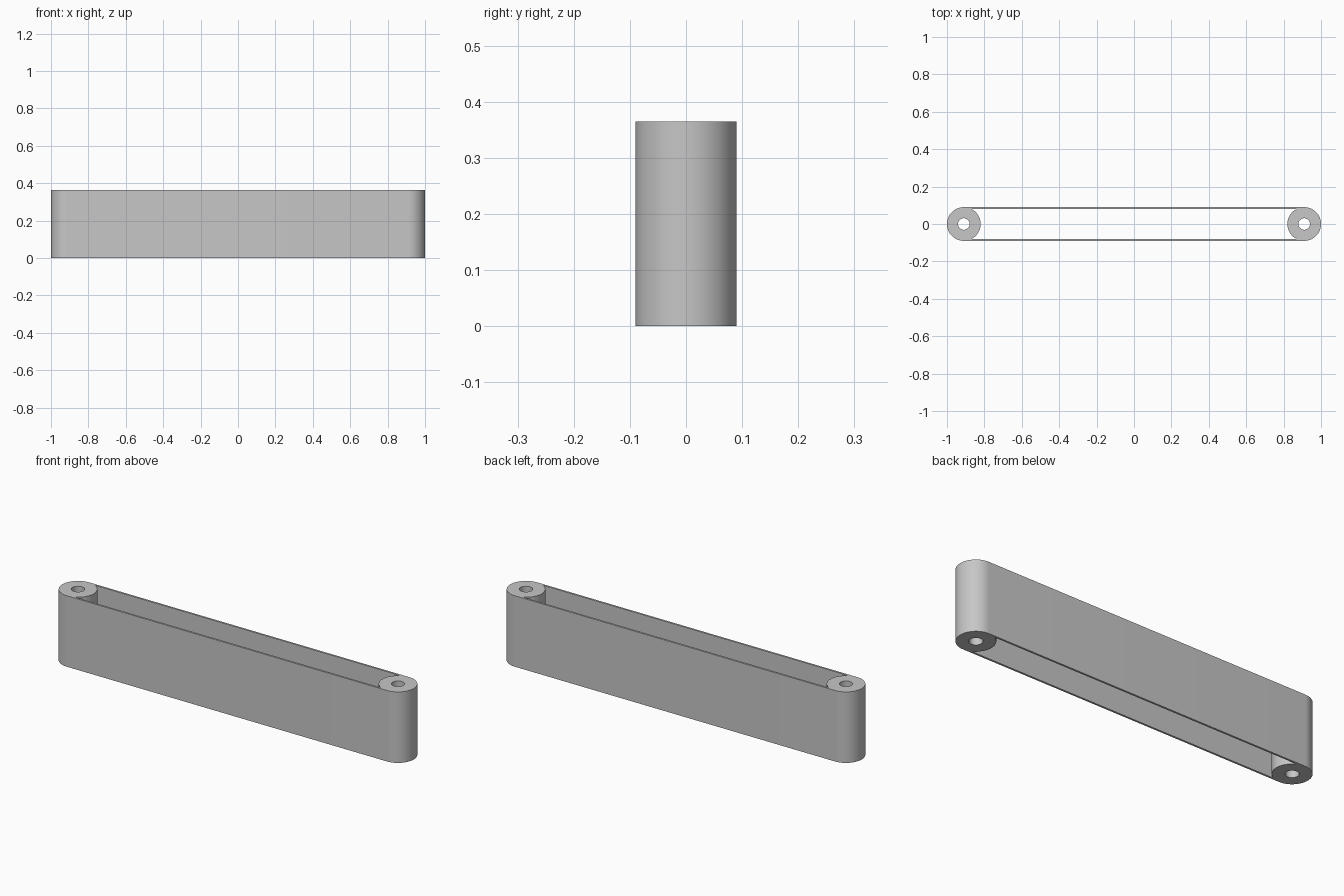
import bpy, bmesh
from math import pi, sin, cos, asin

cube = bpy.data.objects.get("Cube")
if cube:
    bpy.data.objects.remove(cube, do_unlink=True)

HEIGHT = 0.365
RADIUS = 0.09           # end posts
HOLE = 0.031            # bores through the posts
WALL = 0.01             # thin side walls
CENTRE = 1 - RADIUS     # post axis distance from the middle


def arc(cx, radius, start, end, steps):
    """Points along an arc around (cx, 0)."""
    angles = [start + (end - start) * i / steps for i in range(steps + 1)]
    return [(cx + radius * cos(a), radius * sin(a)) for a in angles]


def add_loop(bm, points):
    verts = [bm.verts.new((x, y, 0)) for x, y in points]
    return [bm.edges.new((v, verts[i - 1])) for i, v in enumerate(verts)]


bm = bmesh.new()

# Rounded outer outline
edges = add_loop(bm, arc(CENTRE, RADIUS, -pi / 2, pi / 2, 36)
                 + arc(-CENTRE, RADIUS, pi / 2, 3 * pi / 2, 36))

# Long opening, bounded by the walls and the inner sides of the posts
t = asin((RADIUS - WALL) / RADIUS)
edges += add_loop(bm, arc(-CENTRE, RADIUS, -t, t, 24)
                  + arc(CENTRE, RADIUS, pi - t, pi + t, 24))

# Bores
for side in (-1, 1):
    edges += add_loop(bm, arc(side * CENTRE, HOLE, 0, 2 * pi, 40)[:-1])

# Fill the plan and raise it to full height
bmesh.ops.triangle_fill(bm, edges=edges, use_beauty=True)
raised = bmesh.ops.extrude_face_region(bm, geom=bm.faces[:], use_keep_orig=True)
top = [g for g in raised["geom"] if isinstance(g, bmesh.types.BMVert)]
bmesh.ops.translate(bm, verts=top, vec=(0, 0, HEIGHT))
bmesh.ops.recalc_face_normals(bm, faces=bm.faces[:])

mesh = bpy.data.meshes.new("link_frame")
bm.to_mesh(mesh)
bm.free()
frame = bpy.data.objects.new("link_frame", mesh)
bpy.context.collection.objects.link(frame)

# Plain grey
grey = bpy.data.materials.new("plain_grey")
grey.use_nodes = True
grey.diffuse_color = (0.57, 0.57, 0.57, 1)
grey.node_tree.nodes["Principled BSDF"].inputs["Base Color"].default_value = grey.diffuse_color
mesh.materials.append(grey)

# Smooth curves with crisp rims
bpy.ops.object.select_all(action="DESELECT")
frame.select_set(True)
bpy.context.view_layer.objects.active = frame
bpy.ops.object.shade_smooth_by_angle(angle=pi / 6)
